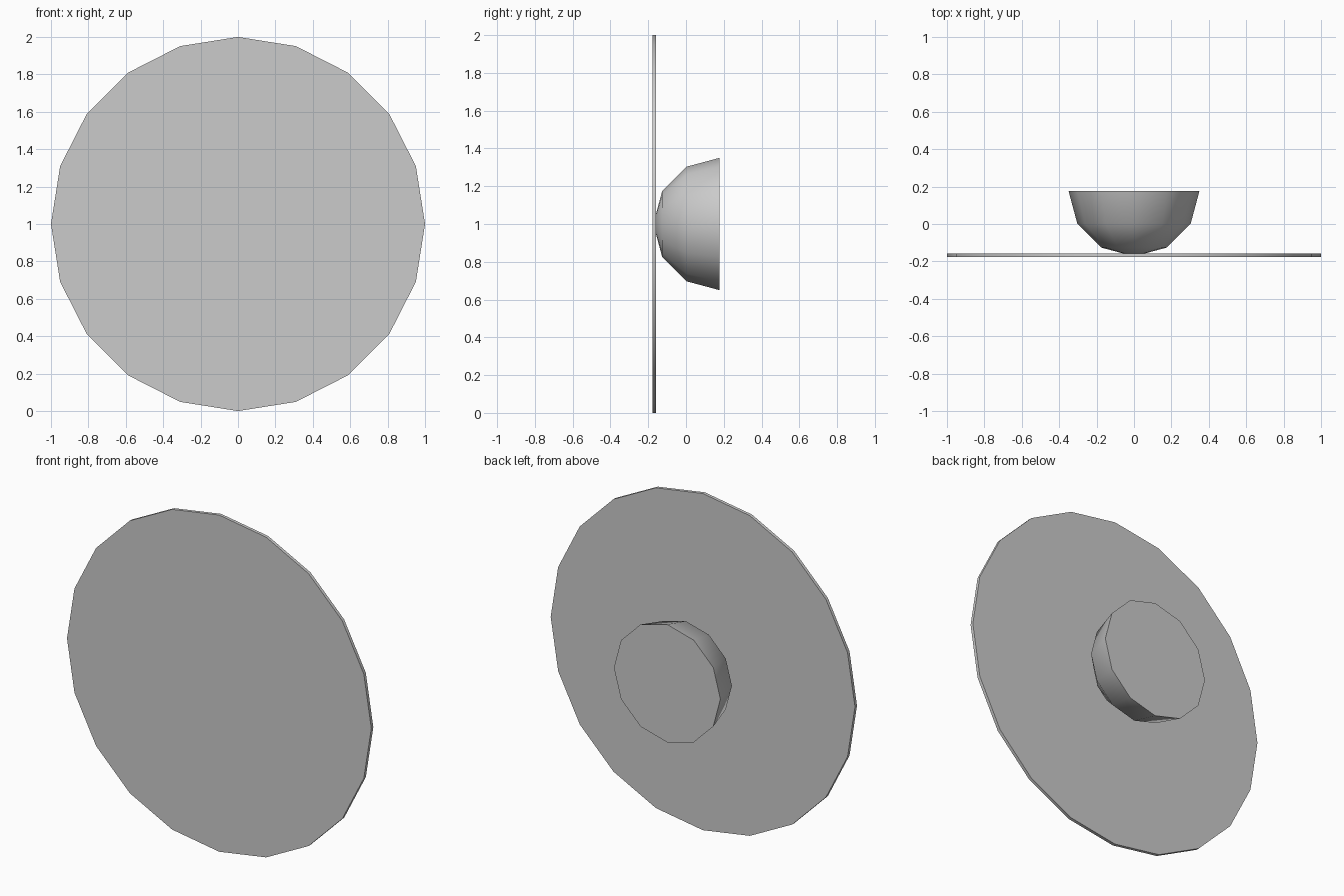
import bpy, bmesh
from math import sin, cos, pi, radians

if "Cube" in bpy.data.objects:
    bpy.data.objects.remove(bpy.data.objects["Cube"])


def lathe(name, profile, sides):
    """Solid of revolution about the y axis at z = 1; profile is (y, radius)."""
    bm = bmesh.new()
    rings = []
    for y, r in profile:
        if r == 0:
            rings.append([bm.verts.new((0, y, 1))])
        else:
            rings.append([bm.verts.new((r * cos(2 * pi * i / sides), y,
                                        1 + r * sin(2 * pi * i / sides)))
                          for i in range(sides)])
    for a, b in zip(rings, rings[1:]):
        for i in range(sides):
            j = (i + 1) % sides
            if len(a) == 1:
                bm.faces.new((a[0], b[j], b[i]))
            else:
                bm.faces.new((a[i], a[j], b[j], b[i]))
    for ring in (rings[0], rings[-1]):
        if len(ring) > 1:
            bm.faces.new(ring)
    bmesh.ops.recalc_face_normals(bm, faces=bm.faces)
    mesh = bpy.data.meshes.new(name)
    bm.to_mesh(mesh)
    bm.free()
    obj = bpy.data.objects.new(name, mesh)
    bpy.context.collection.objects.link(obj)
    bpy.ops.object.select_all(action='DESELECT')
    obj.select_set(True)
    bpy.context.view_layer.objects.active = obj
    bpy.ops.object.shade_smooth_by_angle(angle=radians(40))
    return obj


# Thin round plate
lathe("round_plate", [(-0.177, 1), (-0.158, 1)], 20)

# Half-sphere behind it, its pole sunk slightly into the plate
R, RIM = 0.35, 0.177
dome = [(RIM - R * cos(radians(a)), R * sin(radians(a)) if a else 0)
        for a in (0, 30, 60, 90)]
lathe("rear_dome", dome, 12)
